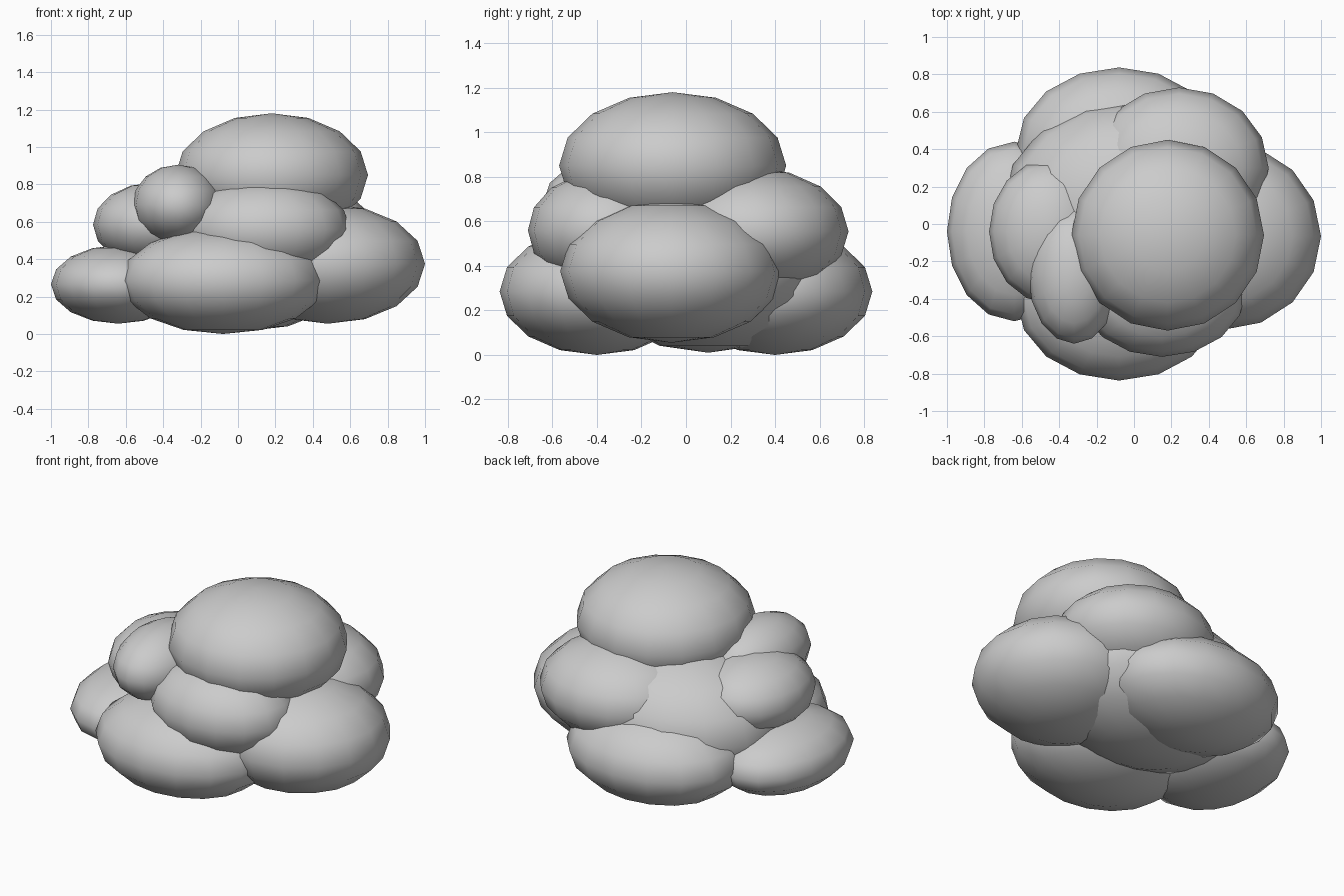
import bpy

if "Cube" in bpy.data.objects:
    bpy.data.objects.remove(bpy.data.objects["Cube"])

# A puffy cloud made of overlapping low-poly, smooth-shaded ellipsoids
PUFFS = {
    # name: (centre, radii)
    "core_puff": ((0.0, 0.10, 0.42), (0.70, 0.57, 0.41)),
    "top_puff": ((0.18, -0.06, 0.85), (0.515, 0.51, 0.33)),
    "front_base_puff": ((-0.08, -0.40, 0.285), (0.55, 0.437, 0.285)),
    "back_base_puff": ((-0.08, 0.40, 0.285), (0.55, 0.437, 0.285)),
    "right_base_puff": ((0.48, -0.065, 0.375), (0.52, 0.50, 0.32)),
    "left_base_puff": ((-0.64, -0.04, 0.265), (0.36, 0.48, 0.21)),
    "front_middle_puff": ((0.15, -0.35, 0.56), (0.45, 0.36, 0.27)),
    "back_right_puff": ((0.24, 0.30, 0.555), (0.48, 0.43, 0.285)),
    "front_left_puff": ((-0.32, -0.27, 0.69), (0.245, 0.37, 0.215)),
    "left_upper_puff": ((-0.45, -0.04, 0.585), (0.325, 0.385, 0.225)),
}


def puff(name, centre, radii):
    bpy.ops.mesh.primitive_uv_sphere_add(segments=16, ring_count=8, radius=1, location=centre)
    ob = bpy.context.object
    ob.name = name
    ob.scale = radii
    bpy.ops.object.transform_apply(location=False, rotation=False, scale=True)
    bpy.ops.object.shade_smooth()


for name, (centre, radii) in PUFFS.items():
    puff(name, centre, radii)
